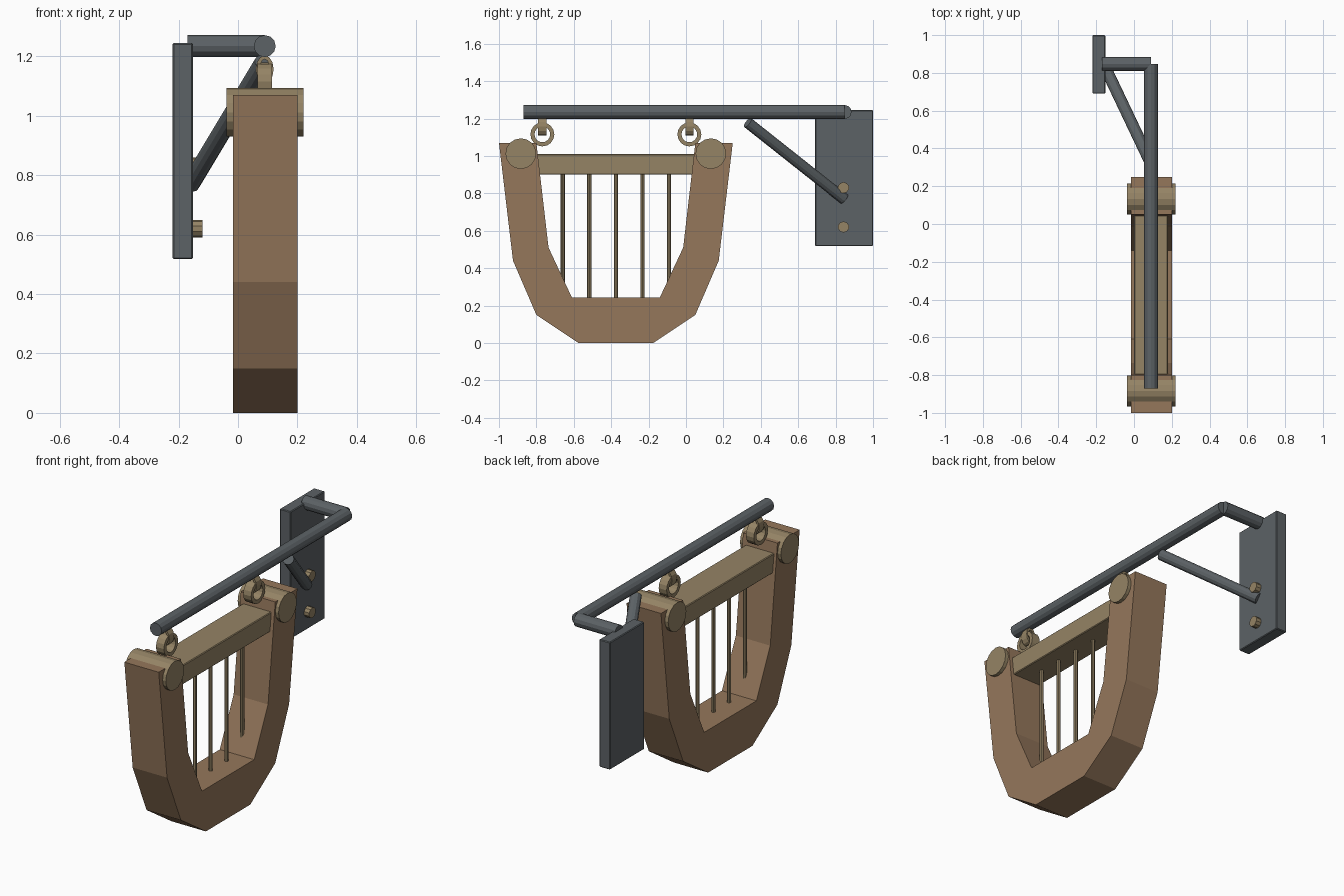
import bpy, bmesh, math
from mathutils import Vector

if "Cube" in bpy.data.objects:
    bpy.data.objects.remove(bpy.data.objects["Cube"])


def material(name, rgb):
    m = bpy.data.materials.new(name)
    m.diffuse_color = (*rgb, 1)
    m.use_nodes = True
    m.node_tree.nodes["Principled BSDF"].inputs["Base Color"].default_value = m.diffuse_color
    return m


WOOD = material("wood", (0.30, 0.185, 0.105))
BRASS = material("brass", (0.30, 0.23, 0.13))
IRON = material("iron", (0.107, 0.122, 0.132))


def finish(name, bm, mat):
    bmesh.ops.recalc_face_normals(bm, faces=bm.faces)
    me = bpy.data.meshes.new(name)
    bm.to_mesh(me)
    bm.free()
    ob = bpy.data.objects.new(name, me)
    bpy.context.collection.objects.link(ob)
    me.materials.append(mat)
    return ob


def box(name, lo, hi, mat, bevel=0.004):
    bm = bmesh.new()
    bmesh.ops.create_cube(bm, size=1)
    for v in bm.verts:
        v.co = [lo[i] + (v.co[i] + 0.5) * (hi[i] - lo[i]) for i in range(3)]
    ob = finish(name, bm, mat)
    b = ob.modifiers.new("bevel", 'BEVEL')
    b.width, b.segments = bevel, 1
    return ob


def rod(name, a, b, r, sides, mat):
    a, b = Vector(a), Vector(b)
    bm = bmesh.new()
    bmesh.ops.create_cone(bm, cap_ends=True, segments=sides, radius1=r, radius2=r, depth=(b - a).length)
    ob = finish(name, bm, mat)
    ob.rotation_euler = (b - a).to_track_quat('Z', 'Y').to_euler()
    ob.location = (a + b) / 2
    return ob


def band(name, centre, ru, rz, thick, width, axis, sides, mat):
    # flat ring with rectangular section, its axis along x or y
    bm = bmesh.new()
    c = Vector(centre)
    loops = []
    for i in range(sides):
        t = 2 * math.pi * i / sides
        loop = []
        for d, w in ((0, -1), (0, 1), (thick, 1), (thick, -1)):
            u, z, h = (ru - d) * math.cos(t), (rz - d) * math.sin(t), w * width / 2
            p = Vector((h, u, z)) if axis == 'X' else Vector((u, h, z))
            loop.append(bm.verts.new(c + p))
        loops.append(loop)
    for i in range(sides):
        p, q = loops[i], loops[(i + 1) % sides]
        for k in range(4):
            bm.faces.new((p[k], p[(k + 1) % 4], q[(k + 1) % 4], q[k]))
    return finish(name, bm, mat)


# U-shaped wooden frame: half profile (offset from centre, z), mirrored
CY = -0.375
outer = [(0.625, 1.07), (0.55, 0.44), (0.425, 0.15), (0.2, 0)]
inner = [(0.425, 1.07), (0.36, 0.51), (0.235, 0.243), (0.235, 0.243)]
outer = outer + [(-y, z) for y, z in reversed(outer)]
inner = inner[:3] + [(-y, z) for y, z in reversed(inner[:3])]
bm = bmesh.new()
vs = [bm.verts.new((-0.017, CY + y, z)) for y, z in outer + inner[::-1]]
face = bm.faces.new(vs)
ext = bmesh.ops.extrude_face_region(bm, geom=[face], use_keep_orig=True)
for g in ext['geom']:
    if isinstance(g, bmesh.types.BMVert):
        g.co.x = 0.2
finish("frame", bm, WOOD)

# Crossbar, pegs and strings
box("crossbar", (0, -0.81, 0.9), (0.18, 0.06, 1.01), BRASS)
for s in (-1, 1):
    y = CY + s * 0.508
    rod("peg", (-0.038, y, 1.012), (0.22, y, 1.012), 0.082, 16, BRASS)
for i in range(-2, 3):
    y = CY + i * 0.142
    rod("string", (0.09, y, 0.2), (0.09, y, 0.92), 0.011, 8, BRASS)

# Hanging rings and the eyes that hold them to the bar
for s in (-1, 1):
    y = CY + s * 0.393
    band("hanging_ring", (0.09, y, 1.115), 0.064, 0.064, 0.022, 0.05, 'X', 16, BRASS)
    band("eye", (0.09, y, 1.157), 0.03, 0.047, 0.013, 0.044, 'Y', 12, BRASS)

# Wall bracket: plate, arm, bar, brace and screws
box("wall_plate", (-0.22, 0.69, 0.518), (-0.152, 1.0, 1.245), IRON)
rod("bracket_arm", (-0.17, 0.848, 1.235), (0.09, 0.848, 1.235), 0.037, 12, IRON)
rod("hanging_bar", (0.09, -0.87, 1.235), (0.09, 0.848, 1.235), 0.037, 12, IRON)
rod("brace", (-0.16, 0.845, 0.77), (0.085, 0.33, 1.178), 0.031, 12, IRON)
for z in (0.62, 0.83):
    rod("screw", (-0.17, 0.842, z), (-0.12, 0.842, z), 0.03, 10, BRASS)
